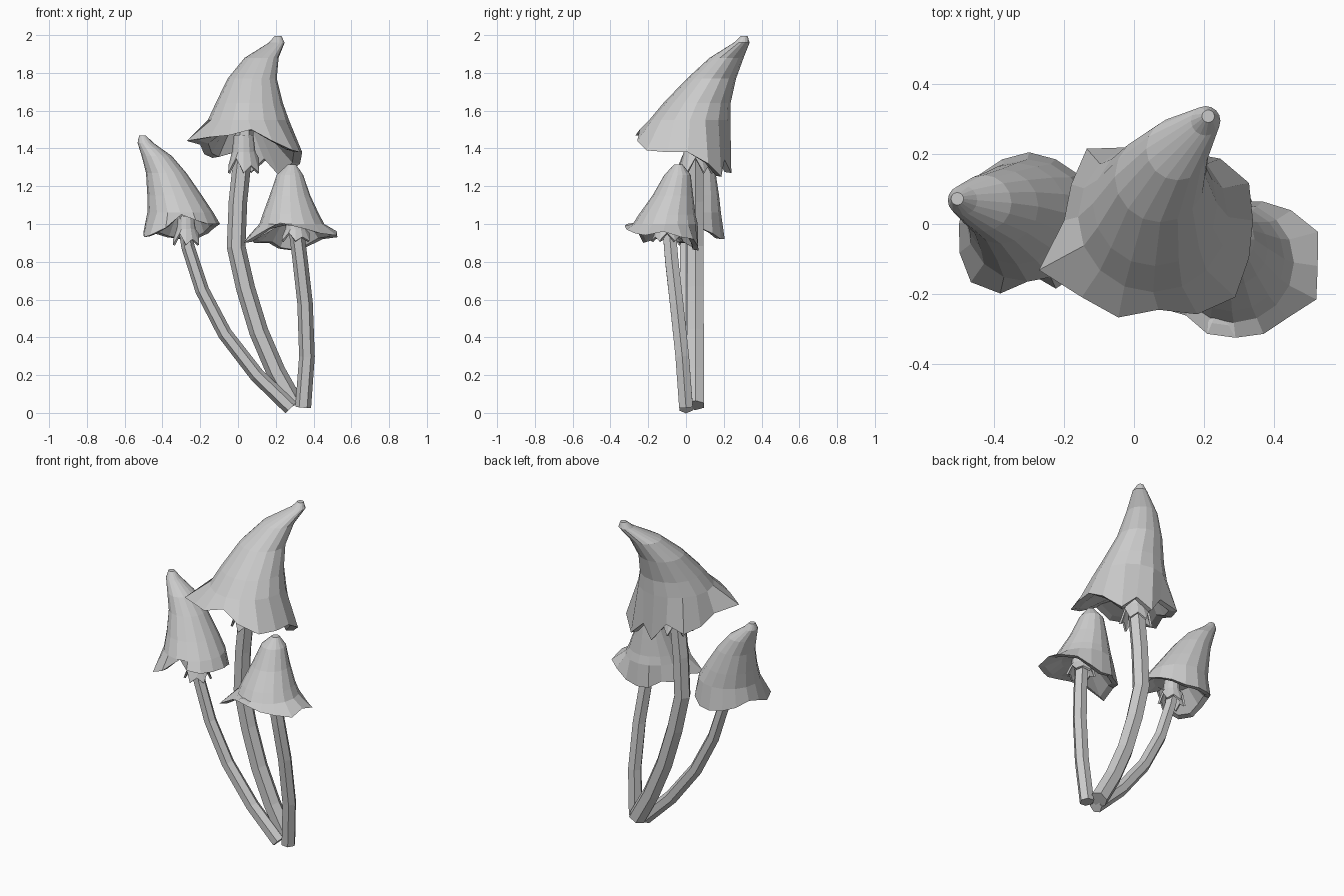
import bpy, bmesh, math
from mathutils import Vector

cube = bpy.data.objects.get("Cube")
if cube:
    bpy.data.objects.remove(cube, do_unlink=True)

grey = bpy.data.materials.new("pale_grey")
grey.use_nodes = True
grey.diffuse_color = (0.6, 0.6, 0.6, 1)
grey.node_tree.nodes["Principled BSDF"].inputs["Base Color"].default_value = (0.6, 0.6, 0.6, 1)


def finish(bm, name, thickness=0):
    bmesh.ops.recalc_face_normals(bm, faces=bm.faces)
    mesh = bpy.data.meshes.new(name)
    bm.to_mesh(mesh)
    bm.free()
    mesh.materials.append(grey)
    obj = bpy.data.objects.new(name, mesh)
    bpy.context.collection.objects.link(obj)
    if thickness:
        mod = obj.modifiers.new("thickness", 'SOLIDIFY')
        mod.thickness = thickness
        mod.offset = -1


def make_ring(bm, centre, profile):
    """Ring of vertices from one (radius, z) pair per direction."""
    step = math.tau / len(profile)
    return [bm.verts.new((centre[0] + r * math.cos(i * step), centre[1] + r * math.sin(i * step), z))
            for i, (r, z) in enumerate(profile)]


def bridge(bm, loops):
    for upper, lower in zip(loops, loops[1:]):
        for i in range(len(upper)):
            j = (i + 1) % len(upper)
            bm.faces.new((upper[i], upper[j], lower[j], lower[i]))


def add_stem(name, points, r_base, r_top, sides=6):
    """Tapered faceted tube swept along a bent path."""
    bm = bmesh.new()
    pts = [Vector(p) for p in points]
    last = len(pts) - 1
    rings = []
    for k, p in enumerate(pts):
        tangent = (pts[min(k + 1, last)] - pts[max(k - 1, 0)]).normalized()
        side = Vector((0, 1, 0)).cross(tangent).normalized()
        up = tangent.cross(side)
        r = r_base + (r_top - r_base) * k / last
        rings.append([bm.verts.new(p + r * (side * math.cos(a) + up * math.sin(a)))
                      for a in (math.tau * i / sides for i in range(sides))])
    bridge(bm, rings)
    bm.faces.new(rings[0])
    bm.faces.new(rings[-1])
    finish(bm, name)


def add_cap(name, rings, centre, rim, neck):
    """Bent bell of rings (x, y, z, radius), ragged thick rim, hollow underside up to the neck."""
    bm = bmesh.new()
    n = len(rim)
    loops = [make_ring(bm, (x, y), [(r, z)] * n) for x, y, z, r in rings]
    loops.append(make_ring(bm, centre, rim))
    # Rim thickness, then the hollow closing in on the stem
    loops.append(make_ring(bm, centre, [(r * 0.84, z + 0.005) for r, z in rim]))
    loops.append(make_ring(bm, neck, [(0.11, neck[2] - 0.015)] * n))
    loops.append(make_ring(bm, neck, [(0.035, neck[2])] * n))
    bridge(bm, loops)
    bm.faces.new(loops[0])
    bm.faces.new(loops[-1])
    finish(bm, name)


def add_collar(name, centre, top, r_top, r_low, drop):
    """Small torn skirt around the stem under a cap."""
    bm = bmesh.new()
    jagged = [(r_low * (1 if i % 2 else 0.85), top - drop * (1 if i % 4 else 0.75) * (1 if i % 2 else 0.8))
              for i in range(12)]
    bridge(bm, [make_ring(bm, centre, [(r_top, top)] * 12),
                make_ring(bm, centre, [(r_top * 1.2, top - drop * 0.45)] * 12),
                make_ring(bm, centre, jagged)])
    finish(bm, name, 0.012)


# Stems rising from a shared foot
add_stem("middle_stem", [(0.30, 0.05, 0.04), (0.20, 0.05, 0.22), (0.11, 0.05, 0.43),
                         (0.04, 0.05, 0.66), (-0.01, 0.05, 0.88), (0.0, 0.05, 1.12),
                         (0.025, 0.05, 1.36), (0.04, 0.05, 1.55)], 0.052, 0.048)
add_stem("left_stem", [(0.345, 0.0, 0.03), (0.365, -0.02, 0.3), (0.355, -0.05, 0.58),
                       (0.33, -0.075, 0.8), (0.30, -0.095, 1.04)], 0.042, 0.04)
add_stem("right_stem", [(0.28, 0.0, 0.027), (0.1, 0.0, 0.2), (-0.07, 0.0, 0.42),
                        (-0.19, 0.0, 0.65), (-0.265, 0.0, 0.88), (-0.30, 0.0, 1.1)], 0.041, 0.034)

# Collars
add_collar("middle_collar", (0.03, 0.05), 1.47, 0.052, 0.095, 0.2)
add_collar("left_collar", (0.305, -0.1), 1.02, 0.047, 0.085, 0.11)
add_collar("right_collar", (-0.275, 0.0), 1.04, 0.042, 0.08, 0.15)

# Caps with ragged rims, listed counter-clockwise from +x
add_cap("middle_cap",
        [(0.212, 0.308, 1.995, 0.018), (0.205, 0.295, 1.96, 0.042), (0.125, 0.215, 1.88, 0.09),
         (0.075, 0.135, 1.77, 0.13), (0.06, 0.058, 1.64, 0.178), (0.055, 0.02, 1.55, 0.215)],
        (0.07, 0.01),
        [(0.27, 1.38), (0.28, 1.32), (0.25, 1.25), (0.21, 1.34), (0.23, 1.27), (0.22, 1.38),
         (0.29, 1.35), (0.27, 1.37), (0.27, 1.42), (0.37, 1.44), (0.31, 1.46), (0.30, 1.47),
         (0.255, 1.5), (0.29, 1.44), (0.31, 1.39), (0.28, 1.38)], (0.035, 0.05, 1.51))
add_cap("left_cap",
        [(0.285, -0.04, 1.315, 0.022), (0.275, -0.045, 1.26, 0.07), (0.275, -0.07, 1.15, 0.108),
         (0.28, -0.10, 1.05, 0.15), (0.285, -0.11, 1.0, 0.172)],
        (0.29, -0.12),
        [(0.235, 0.96), (0.255, 0.93), (0.225, 0.92), (0.2, 0.88), (0.185, 0.86), (0.2, 0.87),
         (0.18, 0.9), (0.22, 0.9), (0.24, 0.93), (0.28, 0.9), (0.2, 0.97), (0.21, 1.0),
         (0.205, 0.99), (0.21, 0.97), (0.21, 0.95), (0.25, 0.94)], (0.305, -0.1, 1.01))
add_cap("right_cap",
        [(-0.505, 0.072, 1.468, 0.018), (-0.49, 0.068, 1.43, 0.042), (-0.43, 0.06, 1.36, 0.08),
         (-0.38, 0.05, 1.27, 0.107), (-0.335, 0.03, 1.15, 0.145), (-0.305, 0.01, 1.06, 0.175)],
        (-0.30, 0.0),
        [(0.205, 1.0), (0.19, 0.98), (0.2, 0.95), (0.2, 0.92), (0.205, 0.92), (0.2, 0.93),
         (0.2, 0.95), (0.2, 0.98), (0.2, 0.96), (0.215, 0.93), (0.235, 0.94), (0.215, 0.98),
         (0.14, 1.05), (0.2, 1.02), (0.2, 1.0), (0.2, 1.0)], (-0.285, 0.0, 1.06))
